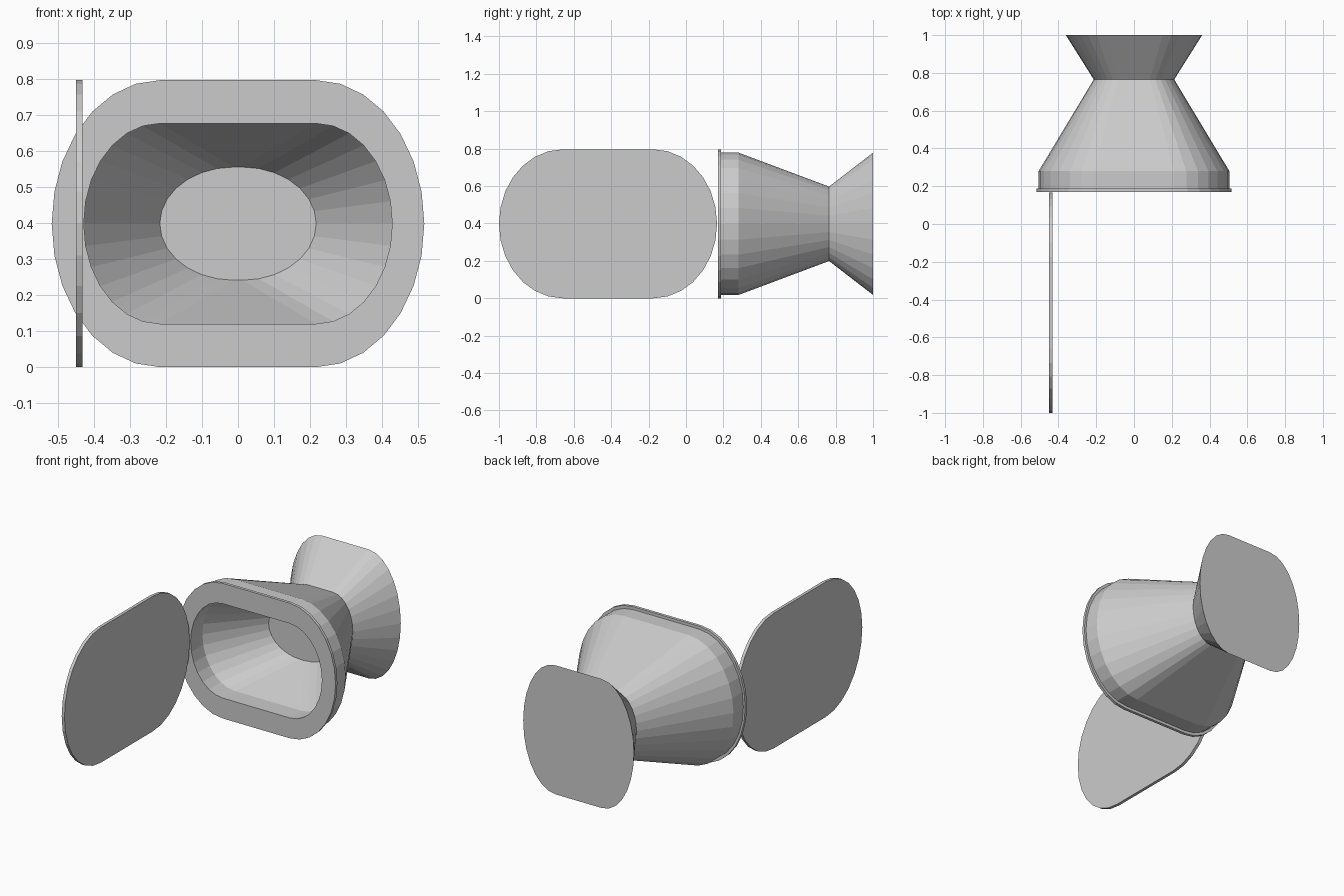
import bpy, bmesh, math

if "Cube" in bpy.data.objects:
    bpy.data.objects.remove(bpy.data.objects["Cube"])

ZC = 0.398   # height of the common axis
SEG = 7      # segments per quarter of each rounded end


def outline(half_w, half_h, flat):
    """Rounded slot: flat top and bottom of half-length 'flat', elliptical ends."""
    pts = []
    for side in (1, -1):
        for i in range(2 * SEG + 1):
            a = math.pi * (i / (2 * SEG) - 0.5)
            pts.append((side * (flat + (half_w - flat) * math.cos(a)),
                        side * half_h * math.sin(a)))
    return pts


def loft(name, sections, cap=True, loop=False):
    """Skin rings given as (y, half_w, half_h, flat)."""
    bm = bmesh.new()
    rings = [[bm.verts.new((x, y, ZC + z)) for x, z in outline(w, h, f)]
             for y, w, h, f in sections]
    pairs = list(zip(rings, rings[1:]))
    if loop:
        pairs.append((rings[-1], rings[0]))
    for a, b in pairs:
        n = len(a)
        for i in range(n):
            j = (i + 1) % n
            bm.faces.new((a[i], a[j], b[j], b[i]))
    if cap:
        bm.faces.new(rings[0])
        bm.faces.new(rings[-1])
    bmesh.ops.recalc_face_normals(bm, faces=bm.faces)
    mesh = bpy.data.meshes.new(name)
    bm.to_mesh(mesh)
    bm.free()
    obj = bpy.data.objects.new(name, mesh)
    bpy.context.collection.objects.link(obj)
    return obj


# Hollow chamber: recessed floor, inner taper, front rim, outer taper, flared base
loft("chamber", [
    (0.595, 0.217, 0.157, 0.012),
    (0.28, 0.428, 0.278, 0.217),
    (0.17, 0.428, 0.278, 0.217),
    (0.17, 0.517, 0.398, 0.217),
    (0.187, 0.517, 0.398, 0.217),
    (0.187, 0.505, 0.381, 0.212),
    (0.28, 0.505, 0.381, 0.212),
    (0.765, 0.213, 0.199, 0.085),
    (1.0, 0.361, 0.380, 0.151),
])

# Open door: same slot outline, swung a quarter turn at the left of the rim
door = loft("door", [
    (-0.009, 0.583, 0.398, 0.243),
    (0.009, 0.583, 0.398, 0.243),
])
door.rotation_euler = (0, 0, math.pi / 2)
door.location = (-0.44, -0.417, 0)
